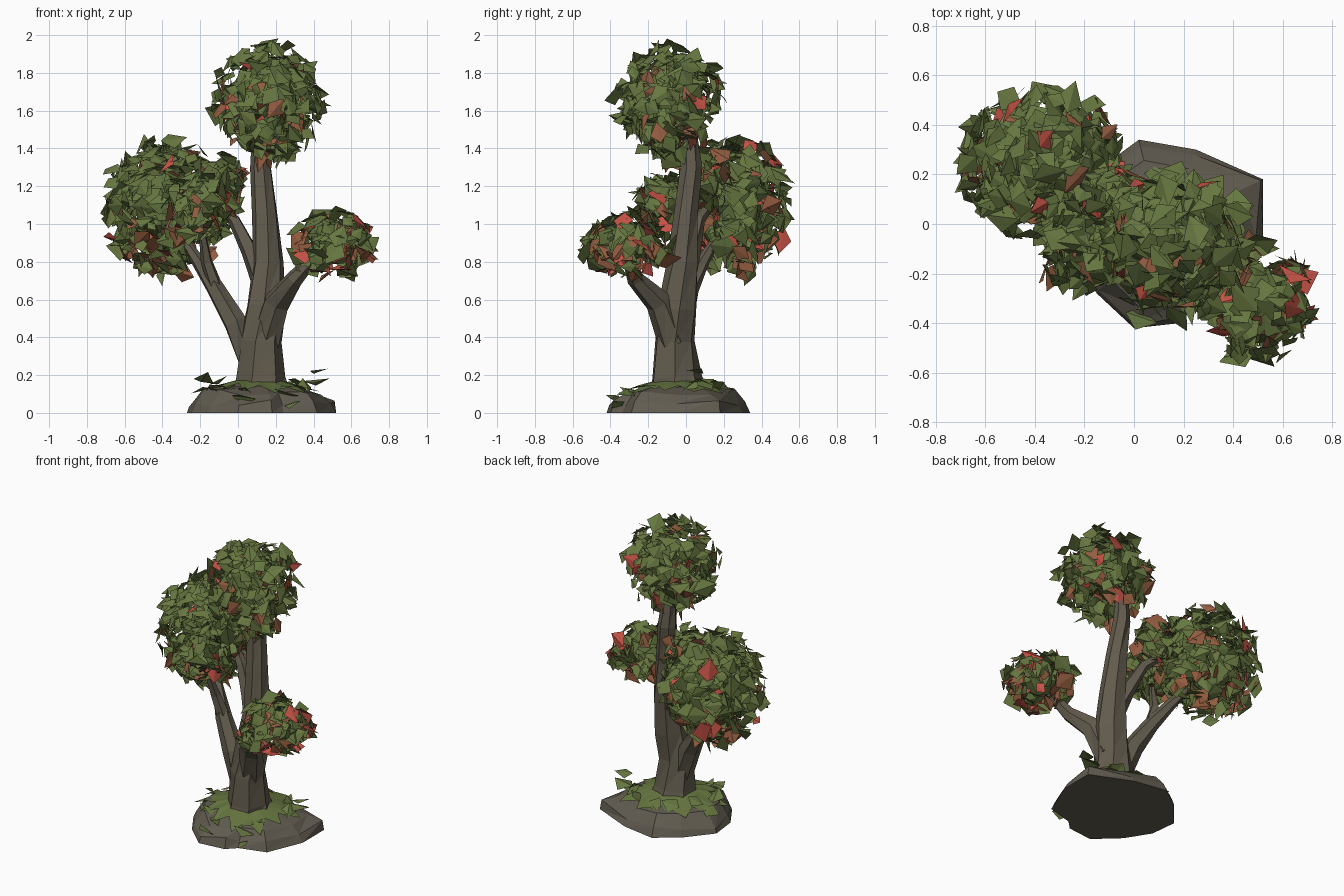
import bpy, bmesh, math, random
from mathutils import Vector

if "Cube" in bpy.data.objects:
    bpy.data.objects.remove(bpy.data.objects["Cube"])

random.seed(11)
R = random.uniform


def material(name, rgb):
    m = bpy.data.materials.new(name)
    m.diffuse_color = (*rgb, 1)
    m.use_nodes = True
    m.node_tree.nodes["Principled BSDF"].inputs["Base Color"].default_value = m.diffuse_color
    return m


BARK = material("bark brown", (0.122, 0.105, 0.074))
STONE = material("stone grey", (0.122, 0.108, 0.082))
GREEN = material("leaf green", (0.135, 0.185, 0.052))
RUST = material("rust leaf", (0.30, 0.110, 0.052))
RED = material("red leaf", (0.55, 0.085, 0.060))


def finish(name, bm, mats, fix=True):
    if fix:
        bmesh.ops.recalc_face_normals(bm, faces=bm.faces)
    me = bpy.data.meshes.new(name)
    bm.to_mesh(me)
    bm.free()
    for m in mats:
        me.materials.append(m)
    ob = bpy.data.objects.new(name, me)
    bpy.context.collection.objects.link(ob)
    return ob


def bridge(bm, a, b):
    n = len(a)
    for i in range(n):
        j = (i + 1) % n
        bm.faces.new((a[i], a[j], b[j]))
        bm.faces.new((a[i], b[j], b[i]))


def limb(name, path, sides=6, twist=0.12):
    """Faceted tapering tube through (x, y, z, radius) points."""
    bm = bmesh.new()
    pts = [Vector(p[:3]) for p in path]
    rings = []
    for k, p in enumerate(path):
        t = (pts[min(k + 1, len(pts) - 1)] - pts[max(k - 1, 0)]).normalized()
        u = (Vector((0, 1, 0)) - t * t.y).normalized()
        v = t.cross(u)
        ring = []
        for i in range(sides):
            a = math.tau * i / sides + k * twist
            r = p[3] * R(0.92, 1.12)
            ring.append(bm.verts.new(pts[k] + u * math.cos(a) * r + v * math.sin(a) * r))
        rings.append(ring)
    for a, b in zip(rings, rings[1:]):
        bridge(bm, a, b)
    bm.faces.new(rings[0])
    bm.faces.new(rings[-1])
    return finish(name, bm, [BARK])


# Rock base: stacked shrinking copies of one outline
outline = [(0.52, 0.18), (0.25, 0.30), (0.02, 0.34), (-0.13, 0.23), (-0.27, 0.06),
           (-0.25, -0.12), (-0.15, -0.28), (0, -0.42), (0.18, -0.40), (0.24, -0.34),
           (0.42, -0.29), (0.52, -0.05)]
cx, cy = 0.11, -0.04
bm = bmesh.new()
rings = []
for z, s, jit in ((0, 1, 0), (0.05, 0.95, 0.03), (0.11, 0.79, 0.03), (0.14, 0.5, 0.01)):
    rings.append([bm.verts.new((cx + (x - cx) * s * R(1 - jit, 1 + jit),
                                cy + (y - cy) * s * R(1 - jit, 1 + jit),
                                z + R(-jit, jit) * 0.7)) for x, y in outline])
for a, b in zip(rings, rings[1:]):
    bridge(bm, a, b)
bm.faces.new(rings[0])
bm.faces.new(rings[-1])
finish("rock_base", bm, [STONE])

# Moss skirt: jagged ring draped over the rock, longer at the back and front right
bm = bmesh.new()
n = 24
inner, outer = [], []
for i in range(n):
    a = math.tau * i / n
    d = Vector((math.cos(a), math.sin(a) * 0.95, 0))
    c = Vector((cx, cy, 0))
    long = 0.05 if 0 < i < 14 or i in (19, 20, 21) else 0.0
    r = (R(0.27, 0.32) if i % 2 else R(0.19, 0.24)) + long
    z = 0.152 - max(0, r - 0.2) * 0.36 + R(-0.004, 0.012)
    inner.append(bm.verts.new(c + d * 0.11 + Vector((0, 0, 0.175))))
    outer.append(bm.verts.new(c + d * r + Vector((0, 0, z))))
bridge(bm, inner, outer)
finish("moss_skirt", bm, [GREEN])

# Trunk and branches
limb("trunk", [(0.12, -0.04, 0.07, 0.17), (0.12, -0.045, 0.19, 0.135), (0.115, -0.06, 0.38, 0.11),
               (0.145, -0.05, 0.56, 0.102), (0.16, -0.02, 0.8, 0.082), (0.145, 0.0, 1.05, 0.067),
               (0.12, 0.025, 1.3, 0.056), (0.115, 0.015, 1.45, 0.046), (0.15, -0.07, 1.68, 0.02)],
     sides=7)
limb("left_branch", [(0.06, -0.05, 0.28, 0.07), (-0.01, -0.03, 0.48, 0.064), (-0.12, 0.02, 0.66, 0.052),
                     (-0.21, 0.09, 0.80, 0.034), (-0.36, 0.22, 1.02, 0.014)])
limb("left_fork", [(-0.10, 0.02, 0.62, 0.04), (-0.165, 0.0, 0.8, 0.03), (-0.2, -0.07, 1.02, 0.012)], 5)
limb("upper_branch", [(0.15, -0.02, 0.66, 0.065), (0.06, 0.03, 0.86, 0.046), (-0.02, 0.07, 1.02, 0.034),
                      (-0.2, 0.18, 1.17, 0.014)], 5)
limb("right_branch", [(0.145, -0.07, 0.38, 0.085), (0.205, -0.145, 0.585, 0.068), (0.30, -0.265, 0.71, 0.046),
                      (0.40, -0.31, 0.82, 0.028), (0.5, -0.33, 0.92, 0.014)])


def add_leaf(bm, pos, normal, size, mat):
    """Kite folded along its midrib."""
    n = normal.normalized()
    u = n.orthogonal().normalized()
    a = R(0, math.tau)
    u = u * math.cos(a) + n.cross(u) * math.sin(a)
    v = n.cross(u)
    w = size * R(0.55, 0.85)
    lift = -n * size * R(0.1, 0.4)
    base, tip = pos - u * size * 0.7, pos + u * size + lift * 0.5
    l, r = pos + v * w + lift, pos - v * w + lift
    vs = [bm.verts.new((p.x, p.y, max(p.z, 0.005))) for p in (base, r, tip, l)]
    for tri in ((0, 1, 2), (0, 2, 3)):
        bm.faces.new([vs[k] for k in tri]).material_index = mat


def random_dir():
    while True:
        d = Vector((R(-1, 1), R(-1, 1), R(-1, 1)))
        if 0.1 < d.length < 1:
            return d.normalized()


def foliage(name, lobes, rusty):
    """Loose leaf shells around low-poly cores; more autumn colour underneath."""
    bm = bmesh.new()
    for centre, radii, count in lobes:
        c, rad = Vector(centre), Vector(radii)
        core = bmesh.ops.create_icosphere(bm, subdivisions=1, radius=0.6)
        for v in core["verts"]:
            v.co = c + v.co * rad * R(0.85, 1.1)
        for _ in range(count):
            d = random_dir()
            pos = c + d * rad * R(0.62, 1.04)
            p = rusty * (1.0 - 0.7 * d.z)
            t = random.random()
            mat = 2 if t < p * 0.22 else 1 if t < p else 0
            add_leaf(bm, pos, d + Vector((0, 0, 0.25)) + random_dir() * 0.8, R(0.045, 0.095), mat)
    return finish(name, bm, [GREEN, RUST, RED], fix=False)


foliage("left_foliage", [((-0.38, 0.25, 1.09), (0.335, 0.31, 0.365), 430),
                         ((-0.20, -0.09, 1.10), (0.19, 0.20, 0.17), 120),
                         ((-0.08, 0.11, 1.21), (0.13, 0.14, 0.16), 80)], 0.17)
foliage("top_foliage", [((0.165, -0.09, 1.66), (0.30, 0.285, 0.30), 340),
                        ((0.20, -0.10, 1.42), (0.13, 0.10, 0.10), 25)], 0.18)
foliage("right_foliage", [((0.50, -0.31, 0.89), (0.215, 0.255, 0.175), 175)], 0.30)

# Loose grass leaves on the rock
bm = bmesh.new()
for x, y, z in ((-0.18, -0.05, 0.19), (-0.14, -0.12, 0.14), (-0.1, 0.05, 0.18), (-0.2, 0.02, 0.13),
                (-0.12, -0.18, 0.12), (-0.04, -0.2, 0.14), (0.40, 0.08, 0.18), (0.36, 0.03, 0.16),
                (0.42, 0.05, 0.23), (0.33, 0.1, 0.16), (0.27, -0.3, 0.11), (0.24, -0.25, 0.14),
                (0.02, -0.37, 0.09), (0.05, -0.3, 0.13), (0.28, -0.36, 0.05), (0.1, 0.2, 0.15),
                (0.0, 0.15, 0.16), (0.25, 0.15, 0.15), (0.3, -0.18, 0.15)):
    add_leaf(bm, Vector((x, y, z)), Vector((0, 0, 1)) + random_dir() * 0.6, R(0.055, 0.085), 0)
finish("grass_leaves", bm, [GREEN], fix=False)
